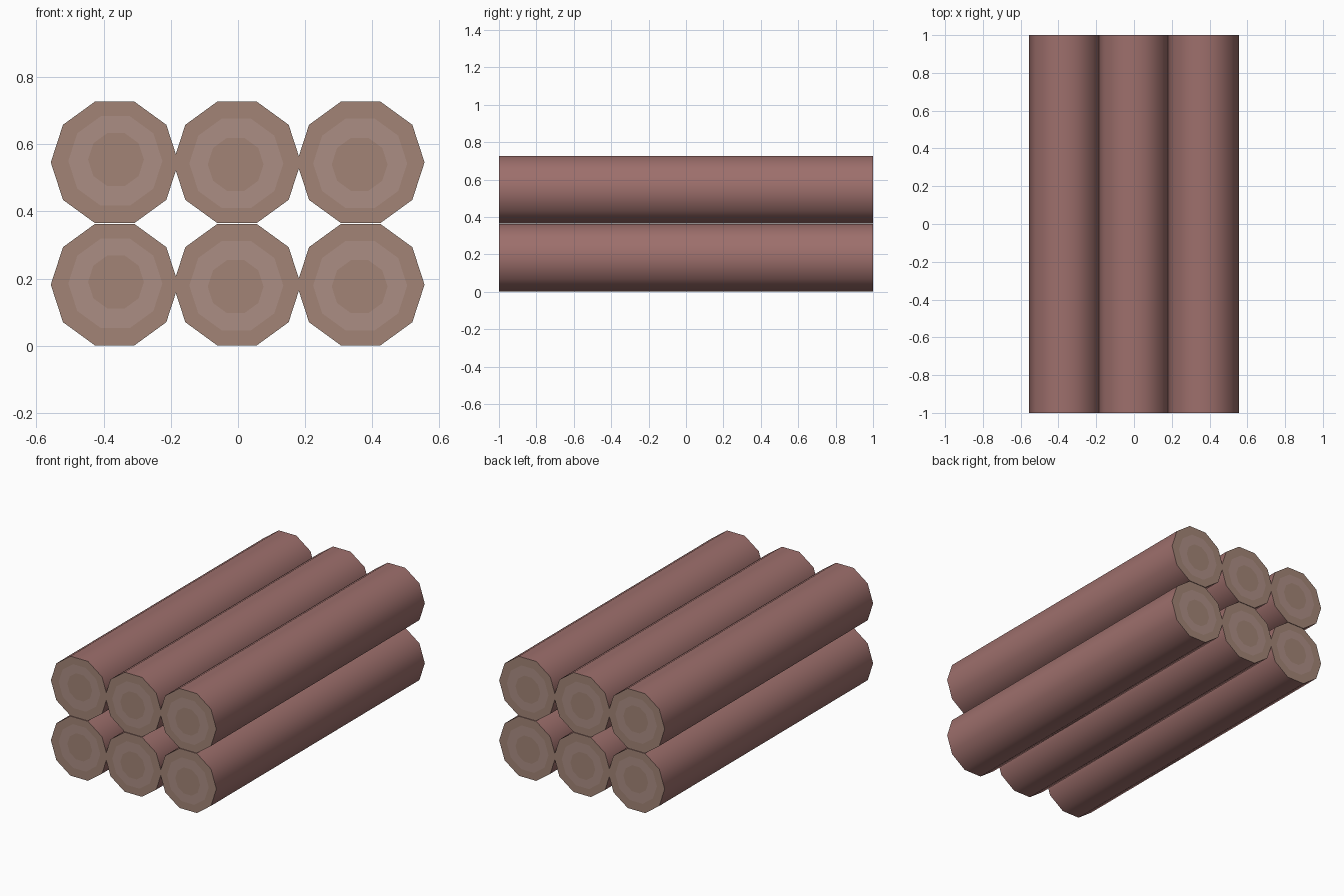
import bpy, bmesh, math

if "Cube" in bpy.data.objects:
    bpy.data.objects.remove(bpy.data.objects["Cube"])

SIDES = 10
LENGTH = 2.0
RADIUS = 0.19


def material(name, color):
    m = bpy.data.materials.new(name)
    m.diffuse_color = (*color, 1)
    m.use_nodes = True
    m.node_tree.nodes["Principled BSDF"].inputs["Base Color"].default_value = m.diffuse_color
    return m


MATS = [material("bark", (0.34, 0.16, 0.15)),
        material("wood", (0.36, 0.23, 0.18)),
        material("growth_ring", (0.41, 0.27, 0.23))]


def add_ring(bm, radius, y, dx=0.0, dz=0.0):
    step = 2 * math.pi / SIDES
    return [bm.verts.new((dx + radius * math.cos(i * step), y,
                          dz + radius * math.sin(i * step)))
            for i in range(SIDES)]


def bridge(bm, a, b, mat, smooth=False):
    for i in range(SIDES):
        j = (i + 1) % SIDES
        f = bm.faces.new((a[i], a[j], b[j], b[i]))
        f.material_index = mat
        f.smooth = smooth


def add_log(name, x, z, shift_x, shift_z):
    bm = bmesh.new()
    rims = []
    # Cut ends: outer wood, pale ring, heartwood
    for y in (-LENGTH / 2, LENGTH / 2):
        rim = add_ring(bm, RADIUS, y)
        pale = add_ring(bm, 0.140, y, shift_x / 2, shift_z / 2)
        heart = add_ring(bm, 0.083, y, shift_x, shift_z)
        bridge(bm, rim, pale, 1)
        bridge(bm, pale, heart, 2)
        bm.faces.new(heart).material_index = 1
        rims.append(rim)
    # Bark
    bridge(bm, rims[0], rims[1], 0, True)
    bmesh.ops.recalc_face_normals(bm, faces=bm.faces)
    # Crisp edge between bark and cut ends
    for e in bm.edges:
        if len({f.smooth for f in e.link_faces}) > 1:
            e.smooth = False
    mesh = bpy.data.meshes.new(name)
    bm.to_mesh(mesh)
    bm.free()
    for m in MATS:
        mesh.materials.append(m)
    obj = bpy.data.objects.new(name, mesh)
    obj.location = (x, 0, z)
    bpy.context.collection.objects.link(obj)


# Two rows of three logs
for row, z in (("lower", 0.182), ("upper", 0.546)):
    for col, x, sx, sz in (("left", -0.367, 0.004, 0.008),
                           ("middle", -0.003, -0.004, -0.006),
                           ("right", 0.365, -0.003, -0.006)):
        add_log(f"{row}_{col}_log", x, z, sx, sz)
